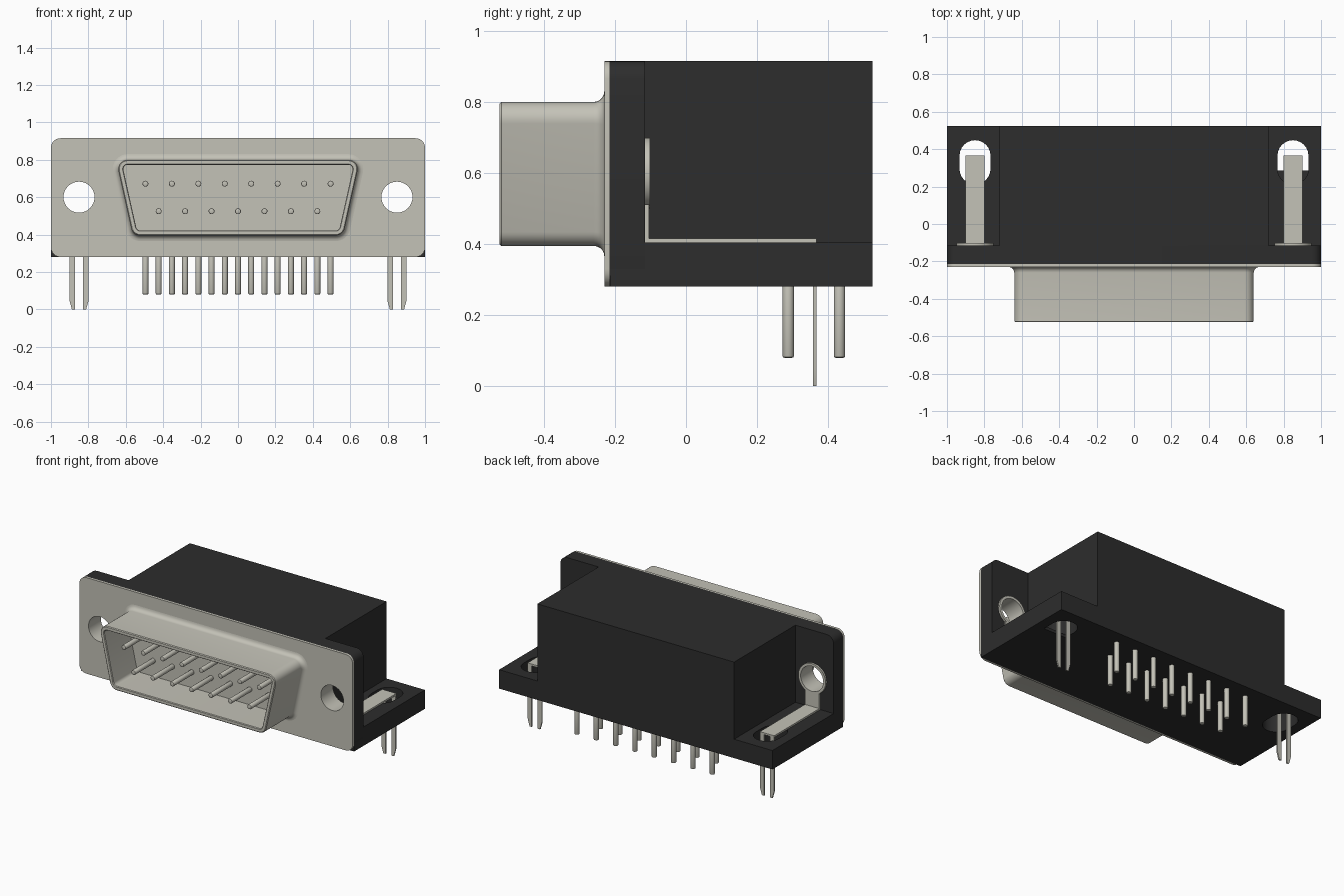
import bpy, bmesh
from math import pi, sin, cos, atan2, radians
from mathutils import Matrix

if "Cube" in bpy.data.objects:
    bpy.data.objects.remove(bpy.data.objects["Cube"], do_unlink=True)


def material(name, color):
    m = bpy.data.materials.new(name)
    m.use_nodes = True
    m.diffuse_color = (*color, 1)
    m.node_tree.nodes["Principled BSDF"].inputs["Base Color"].default_value = (*color, 1)
    return m


METAL = material("warm grey metal", (0.55, 0.54, 0.475))
BLACK = material("black plastic", (0.026, 0.026, 0.026))


def finish(ob, mat):
    """Weld, orient, colour and shade one part."""
    bm = bmesh.new()
    bm.from_mesh(ob.data)
    bmesh.ops.remove_doubles(bm, verts=bm.verts, dist=1e-5)
    bmesh.ops.recalc_face_normals(bm, faces=bm.faces)
    bm.to_mesh(ob.data)
    bm.free()
    ob.data.materials.clear()
    ob.data.materials.append(mat)
    bpy.ops.object.select_all(action='DESELECT')
    ob.select_set(True)
    bpy.context.view_layer.objects.active = ob
    bpy.ops.object.shade_smooth_by_angle(angle=radians(35))
    return ob


def from_bmesh(name, bm, mat):
    me = bpy.data.meshes.new(name)
    bm.to_mesh(me)
    bm.free()
    ob = bpy.data.objects.new(name, me)
    bpy.context.collection.objects.link(ob)
    return finish(ob, mat)


def box(name, x0, x1, y0, y1, z0, z1, mat):
    bm = bmesh.new()
    m = Matrix.Translation(((x0 + x1) / 2, (y0 + y1) / 2, (z0 + z1) / 2))
    m = m @ Matrix.Diagonal((x1 - x0, y1 - y0, z1 - z0, 1))
    bmesh.ops.create_cube(bm, size=1, matrix=m)
    return from_bmesh(name, bm, mat)


def rounded(centres, r, steps=6):
    """Outline at distance r around a counter-clockwise convex polygon."""
    pts, n = [], len(centres)
    for i, (x, y) in enumerate(centres):
        px, py = centres[i - 1]
        qx, qy = centres[(i + 1) % n]
        a = atan2(px - x, y - py)
        turn = (atan2(x - qx, qy - y) - a) % (2 * pi)
        for k in range(steps + 1):
            t = a + turn * k / steps
            pts.append((x + r * cos(t), y + r * sin(t)))
    return pts


def rect(x0, x1, y0, y1):
    return [(x0, y0), (x1, y0), (x1, y1), (x0, y1)]


def circle(x, y, r, n=32):
    return [(x + r * cos(2 * pi * i / n), y + r * sin(2 * pi * i / n)) for i in range(n)]


def extrude(name, outlines, lo, hi, mat, upright=True):
    """Filled outlines (inner ones are holes) extruded along y, or along z."""
    cu = bpy.data.curves.new(name, 'CURVE')
    cu.dimensions = '2D'
    cu.fill_mode = 'BOTH'
    cu.extrude = (hi - lo) / 2
    for line in outlines:
        sp = cu.splines.new('POLY')
        sp.points.add(len(line) - 1)
        for p, (x, y) in zip(sp.points, line):
            p.co = (x, y, 0, 1)
        sp.use_cyclic_u = True
    ob = bpy.data.objects.new(name, cu)
    bpy.context.collection.objects.link(ob)
    bpy.ops.object.select_all(action='DESELECT')
    ob.select_set(True)
    bpy.context.view_layer.objects.active = ob
    bpy.ops.object.convert(target='MESH')
    ob = bpy.context.view_layer.objects.active
    ob.name = name
    mid = (lo + hi) / 2
    if upright:
        ob.data.transform(Matrix.Translation((0, mid, 0)) @ Matrix.Rotation(pi / 2, 4, 'X'))
    else:
        ob.data.transform(Matrix.Translation((0, 0, mid)))
    return finish(ob, mat)


def pin(name, x, y, z, axis, length, r=0.016):
    """Round pin with chamfered ends, centred on the given point."""
    bm = bmesh.new()
    turn = Matrix.Rotation(pi / 2, 4, 'X') if axis == 'Y' else Matrix.Identity(4)
    bmesh.ops.create_cone(bm, cap_ends=True, segments=16, radius1=r, radius2=r,
                          depth=length, matrix=Matrix.Translation((x, y, z)) @ turn)
    rims = [e for e in bm.edges if any(len(f.verts) > 4 for f in e.link_faces)]
    bmesh.ops.bevel(bm, geom=rims, offset=0.005, segments=2, affect='EDGES', profile=0.5)
    return from_bmesh(name, bm, mat=METAL)


HOLE_X, HOLE_Z = 0.85, 0.6
BASE, TOP, BACK = 0.28, 0.915, 0.525

# Plastic housing
face = rounded(rect(-0.95, 0.95, BASE + 0.05, TOP - 0.05), 0.05)
extrude("flange", [face] + [circle(s * HOLE_X, HOLE_Z, 0.1) for s in (-1, 1)],
        -0.215, -0.115, BLACK)
box("housing_block", -0.72, 0.72, -0.2, BACK, BASE, TOP, BLACK)
slots = [rounded([(s * HOLE_X, 0.295), (s * HOLE_X, 0.365)], 0.083, 12) for s in (-1, 1)]
extrude("base_shelf", [rect(-1, 1, -0.214, BACK)] + slots, BASE, 0.405, BLACK, upright=False)
box("slot_web", 0.76, 0.94, 0.2, 0.285, BASE, 0.3, BLACK)

# Metal front plate
extrude("front_plate", [face] + [circle(s * HOLE_X, HOLE_Z, 0.083) for s in (-1, 1)],
        -0.23, -0.215, METAL)

# D-shaped shell: flared root, outer wall, rounded lip, inner wall and floor
trapezoid = [(-0.522, 0.445), (0.522, 0.445), (0.59, 0.75), (-0.59, 0.75)]
steps = [(0.03, -0.222)]
steps += [(0.03 * (1 - sin(a)), -0.23 - 0.03 * (1 - cos(a)))
          for a in (i * pi / 10 for i in range(6))]
steps += [(0, -0.52), (-0.005, -0.525), (-0.023, -0.525), (-0.027, -0.52), (-0.027, -0.28)]
bm = bmesh.new()
rings = [[bm.verts.new((x, y, z)) for x, z in rounded(trapezoid, 0.05 + d, 8)]
         for d, y in steps]
for a, b in zip(rings, rings[1:]):
    for i in range(len(a)):
        bm.faces.new((a[i - 1], a[i], b[i], b[i - 1]))
bm.faces.new(rings[0])
bm.faces.new(rings[-1])
from_bmesh("connector_shell", bm, METAL)

# Contact pins inside the shell, and solder pins under the housing
PITCH = 0.1414
for count, z, y in ((8, 0.672, 0.432), (7, 0.525, 0.288)):
    for i in range(count):
        x = (i - (count - 1) / 2) * PITCH
        pin("contact_pin", x, -0.375, z, 'Y', 0.23)
        pin("solder_pin", x, y, 0.2, 'Z', 0.24)

# Mounting brackets on both sides
for side, s in (("right", -1), ("left", 1)):
    cx = s * HOLE_X
    extrude(side + "_screw_sleeve",
            [circle(cx, HOLE_Z, 0.1), circle(cx, HOLE_Z, 0.083)], -0.216, -0.102, METAL)
    box(side + "_bracket_upright", cx - 0.052, cx + 0.052, -0.116, -0.104, 0.404, 0.512, METAL)
    box(side + "_bracket_arm", cx - 0.052, cx + 0.052, -0.11, 0.367, 0.404, 0.416, METAL)
    for t in (-1, 1):
        leg = [(0.022, 0.0), (0.038, 0.0), (0.052, 0.05), (0.052, 0.41), (0.022, 0.41)]
        extrude(side + "_board_lock_leg", [[(cx + t * x, z) for x, z in leg]],
                0.358, 0.367, METAL)
